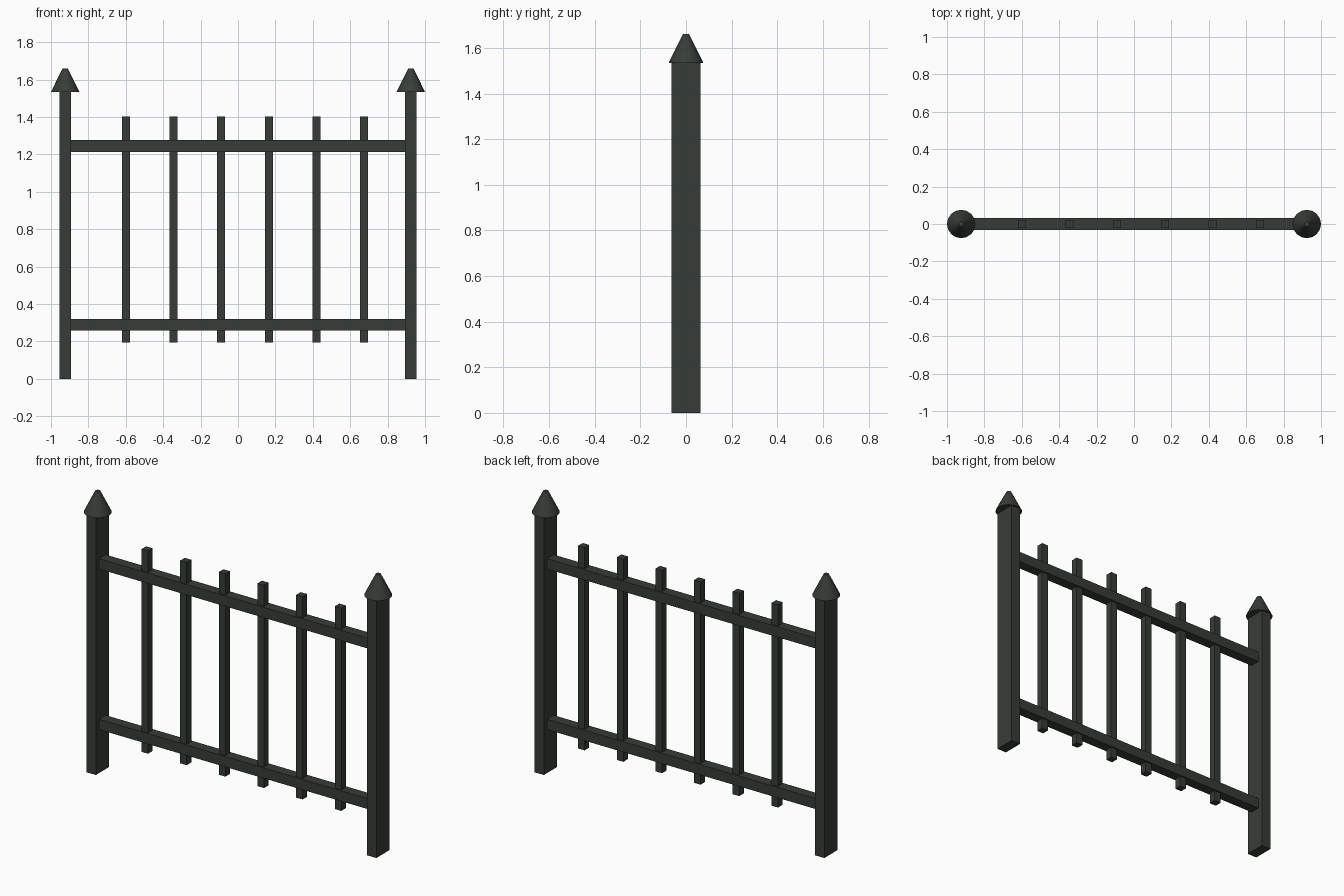
import bpy, math

if "Cube" in bpy.data.objects:
    bpy.data.objects.remove(bpy.data.objects["Cube"])

iron = bpy.data.materials.new("dark green iron")
iron.diffuse_color = (0.038, 0.046, 0.038, 1)
iron.use_nodes = True
iron.node_tree.nodes["Principled BSDF"].inputs["Base Color"].default_value = iron.diffuse_color


def box(name, x, z0, z1, wx, wy):
    bpy.ops.mesh.primitive_cube_add(size=1, location=(x, 0, (z0 + z1) / 2))
    ob = bpy.context.object
    ob.name = name
    ob.scale = (wx, wy, z1 - z0)
    bpy.ops.object.transform_apply(location=False, rotation=False, scale=True)
    ob.data.materials.append(iron)


# End posts with blunt conical caps
POST_X = 0.924
for side, s in (("left", -1), ("right", 1)):
    box(side + "_post", s * POST_X, 0, 1.534, 0.063, 0.126)
    bpy.ops.mesh.primitive_cone_add(
        vertices=16, radius1=0.076, radius2=0.014, depth=0.126,
        location=(s * POST_X, 0, 1.534 + 0.063))
    cap = bpy.context.object
    cap.name = side + "_post_cap"
    cap.data.materials.append(iron)
    bpy.ops.object.shade_smooth_by_angle(angle=math.radians(35))

# Horizontal rails
for name, z in (("lower_rail", 0.289), ("upper_rail", 1.245)):
    box(name, 0, z - 0.031, z + 0.031, 2 * POST_X - 0.04, 0.062)

# Evenly spaced upright bars, slightly off centre
for i in range(6):
    box(f"bar_{i + 1}", -0.599 + i * 0.2546, 0.195, 1.402, 0.043, 0.043)
